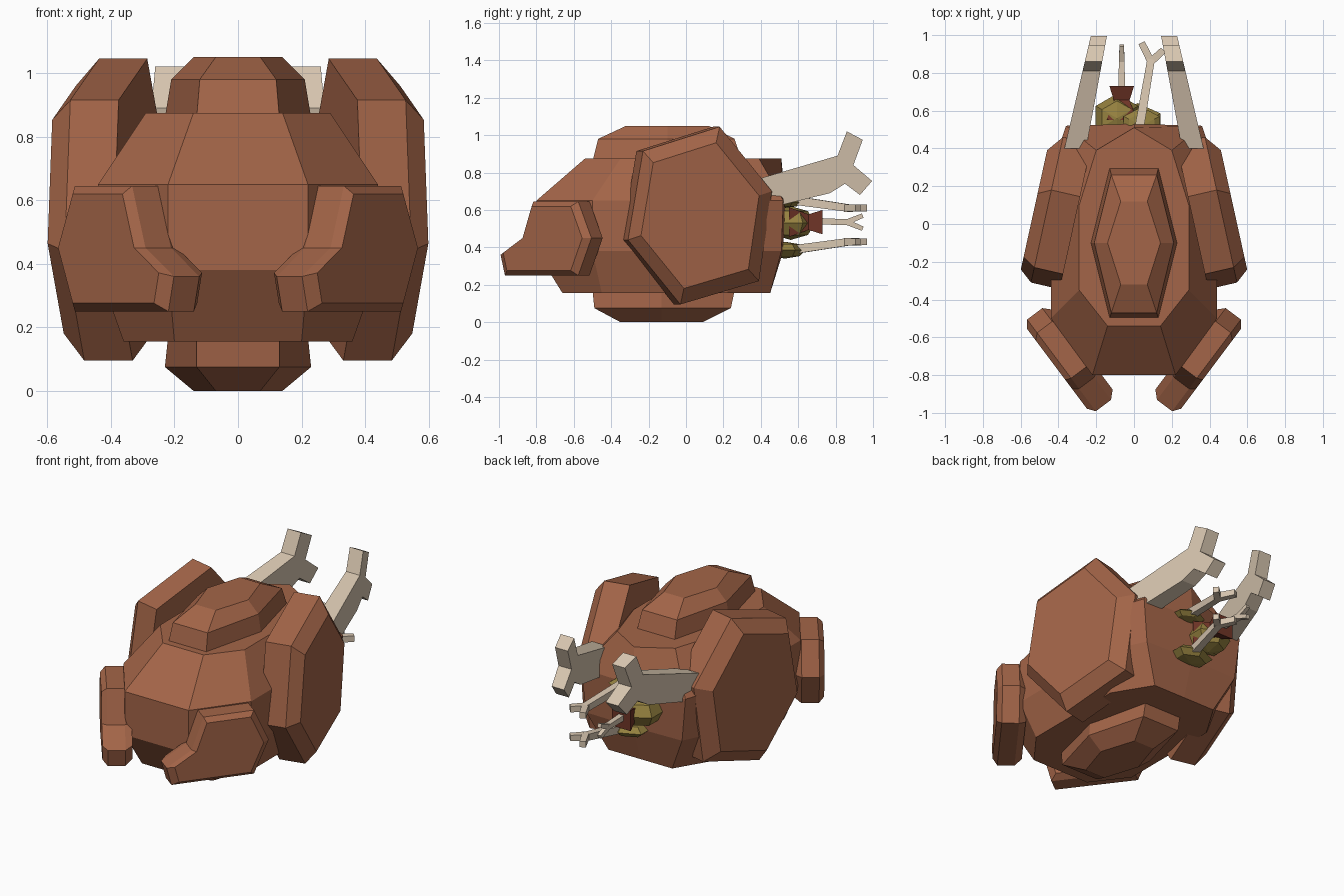
import bpy, bmesh
from mathutils import Vector

if "Cube" in bpy.data.objects:
    bpy.data.objects.remove(bpy.data.objects["Cube"])


def material(name, rgb):
    m = bpy.data.materials.new(name)
    m.diffuse_color = (*rgb, 1)
    m.use_nodes = True
    m.node_tree.nodes["Principled BSDF"].inputs["Base Color"].default_value = m.diffuse_color
    return m


SHELL = material("shell", (0.37, 0.13, 0.065))
BONE = material("bone", (0.68, 0.56, 0.43))
MOSS = material("moss", (0.30, 0.22, 0.05))
FLESH = material("flesh", (0.16, 0.035, 0.02))


def loft(name, rings, mat, flip=1):
    """Skin a stack of equal-length point rings and cap both ends."""
    bm = bmesh.new()
    vs = [[bm.verts.new((p[0] * flip, p[1], p[2])) for p in r] for r in rings]
    n = len(vs[0])
    for a, b in zip(vs, vs[1:]):
        for i in range(n):
            j = (i + 1) % n
            bm.faces.new((a[i], a[j], b[j], b[i]))
    bm.faces.new(vs[0])
    bm.faces.new(vs[-1])
    bmesh.ops.recalc_face_normals(bm, faces=bm.faces)
    mesh = bpy.data.meshes.new(name)
    bm.to_mesh(mesh)
    bm.free()
    mesh.materials.append(mat)
    ob = bpy.data.objects.new(name, mesh)
    bpy.context.collection.objects.link(ob)
    return ob


def inset(profile, k):
    """Scale a 2D profile about the middle of its bounds."""
    c = [(min(p[i] for p in profile) + max(p[i] for p in profile)) / 2 for i in (0, 1)]
    return [tuple(c[i] + (p[i] - c[i]) * k for i in (0, 1)) for p in profile]


# Main body: faceted layers, half outline mirrored, with a pointed back
def layer(z, half, back):
    pts = [(x, y, z) for x, y in half]
    return pts + [(0, back, z)] + [(-x, y, z) for x, y, z in reversed(pts)]


loft("body", [
    layer(0.155, [(0.20, -0.66), (0.36, -0.45), (0.36, 0.22), (0.22, 0.45)], 0.45),
    layer(0.38, [(0.22, -0.80), (0.44, -0.50), (0.44, 0.28), (0.33, 0.51)], 0.52),
    layer(0.65, [(0.22, -0.80), (0.44, -0.50), (0.44, 0.28), (0.36, 0.52)], 0.53),
    layer(0.875, [(0.14, -0.54), (0.29, -0.35), (0.29, 0.10), (0.20, 0.39)], 0.51),
], SHELL)


# Long hexagonal plates on the back and belly
def hexring(end, mid, y0, ym, y1, z):
    return [(-end, y0, z), (end, y0, z), (mid, ym, z), (end, y1, z), (-end, y1, z), (-mid, ym, z)]


loft("top_plate", [
    hexring(0.13, 0.23, -0.50, -0.10, 0.30, 0.86),
    hexring(0.12, 0.21, -0.47, -0.10, 0.26, 0.98),
    hexring(0.07, 0.14, -0.32, -0.10, 0.12, 1.05)], SHELL)
loft("belly_plate", [
    hexring(0.13, 0.22, -0.50, -0.13, 0.26, 0.17),
    hexring(0.13, 0.23, -0.49, -0.13, 0.24, 0.075),
    hexring(0.07, 0.14, -0.35, -0.13, 0.09, 0.0)], SHELL)

# Side shells: tilted hexagonal slabs with a bevelled outer face
HEX = [(-0.31, 0.44), (-0.23, 0.915), (0.18, 1.045), (0.46, 0.70), (0.39, 0.22), (-0.03, 0.095)]


def shell_ring(prof, c, dy=0):
    return [(c - 0.22 * y, y + dy, z) for y, z in prof]


# Claws: yawed slabs bevelled on both sides; s runs forward, w runs inward
CLAW = [(-0.058, 0.45), (0.03, 0.645), (0.33, 0.645), (0.40, 0.45),
        (0.549, 0.36), (0.52, 0.25), (0.03, 0.25)]


def claw_ring(k, w):
    return [(0.555 - 0.6 * s - 0.8 * w, -0.57 - 0.8 * s + 0.6 * w, z) for s, z in inset(CLAW, k)]


# Large antlers: forked slabs leaning inward
ANTLER = [(0.40, 0.77), (0.81, 0.89), (0.86, 1.02), (0.945, 0.975), (0.895, 0.84),
          (0.995, 0.755), (0.93, 0.68), (0.85, 0.74), (0.77, 0.69), (0.40, 0.60)]


def antler_ring(side):
    return [(0.29 - 0.21 * (y - 0.5) + side * (0.055 - 0.025 * (y - 0.5)), y, z) for y, z in ANTLER]


for side, flip in (("right", 1), ("left", -1)):
    loft("side_shell_" + side, [shell_ring(HEX, 0.325, -0.035), shell_ring(HEX, 0.477),
                                shell_ring(inset(HEX, 0.82), 0.546)], SHELL, flip)
    loft("claw_" + side, [claw_ring(0.87, 0), claw_ring(1, 0.03), claw_ring(1, 0.13),
                          claw_ring(0.87, 0.17)], SHELL, flip)
    loft("large_antler_" + side, [antler_ring(-1), antler_ring(1)], BONE, flip)


# Thin forked antlers, built from square bars
def bar(name, a, b, r0, r1, mat):
    a, b = Vector(a), Vector(b)
    d = (b - a).normalized()
    u = d.cross(Vector((0, 0, 1))).normalized()
    v = u.cross(d)
    corners = ((-1, -1), (1, -1), (1, 1), (-1, 1))
    return loft(name, [[p + u * i * r + v * j * r for i, j in corners]
                       for p, r in ((a, r0), (b, r1))], mat)


for name, z0, z1 in (("upper", 0.66, 0.61), ("lower", 0.38, 0.43)):
    bar(name + "_small_antler", (0.03, 0.52, z0), (0.09, 0.87, z1), 0.024, 0.02, BONE)
    bar(name + "_small_prong_in", (0.09, 0.86, z1), (0.04, 0.96, z1), 0.02, 0.018, BONE)
    bar(name + "_small_prong_out", (0.09, 0.86, z1), (0.155, 0.92, z1), 0.02, 0.018, BONE)
bar("middle_antler", (-0.065, 0.68, 0.54), (-0.065, 0.87, 0.535), 0.018, 0.015, BONE)
for i, z in enumerate((0.57, 0.50)):
    bar("middle_prong_%d" % i, (-0.065, 0.86, 0.535), (-0.065, 0.945, z), 0.015, 0.012, BONE)
bar("flesh_socket", (-0.065, 0.55, 0.535), (-0.065, 0.66, 0.535), 0.08, 0.04, FLESH)
bar("flesh_lip", (-0.065, 0.65, 0.535), (-0.065, 0.73, 0.535), 0.04, 0.065, FLESH)


# Moss clumps around the antler roots
def moss(name, loc, size):
    bm = bmesh.new()
    bmesh.ops.create_uvsphere(bm, u_segments=6, v_segments=4, radius=1)
    for v in bm.verts:
        v.co = Vector(loc) + Vector([c * s for c, s in zip(v.co, size)])
    mesh = bpy.data.meshes.new(name)
    bm.to_mesh(mesh)
    bm.free()
    mesh.materials.append(MOSS)
    bpy.context.collection.objects.link(bpy.data.objects.new(name, mesh))


moss("upper_moss", (0.04, 0.52, 0.64), (0.11, 0.10, 0.03))
moss("middle_moss", (-0.09, 0.56, 0.53), (0.13, 0.13, 0.09))
moss("lower_moss", (0.02, 0.53, 0.385), (0.14, 0.11, 0.045))
